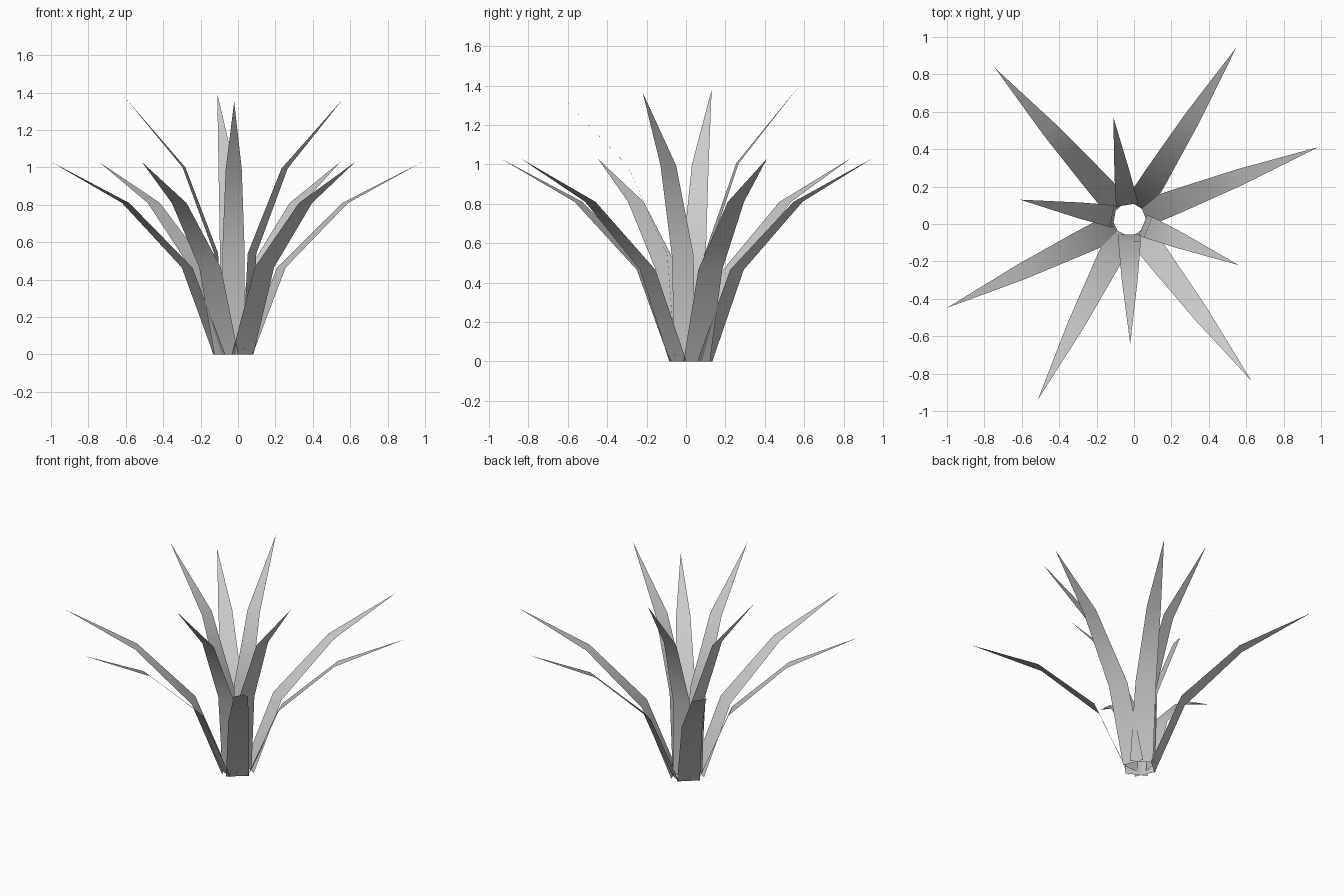
import bpy
from math import radians, cos, sin

if "Cube" in bpy.data.objects:
    bpy.data.objects.remove(bpy.data.objects["Cube"])

CX, CY = -0.025, 0.025   # centre of the rosette


def leaf(name, angle, profile, tilt=0.0):
    """Flat tapering blade; profile rows are (radius, height, half width)."""
    a = radians(angle)
    verts = []
    r0, z0, _ = profile[0]
    for r, z, w in profile:
        rr = r + tilt * (z - z0)
        zz = z - tilt * (r - r0)
        for s in ((1, -1) if w else (0,)):
            verts.append((CX + rr * cos(a) - s * w * sin(a),
                          CY + rr * sin(a) + s * w * cos(a), zz))
    faces = [(0, 1, 3, 2), (2, 3, 5, 4), (4, 5, 6)]
    me = bpy.data.meshes.new(name)
    me.from_pydata(verts, [], faces)
    me.polygons.foreach_set("use_smooth", [True] * len(faces))
    ob = bpy.data.objects.new(name, me)
    bpy.context.collection.objects.link(ob)


# Outer ring of six arching leaves
outer = [(0.083, 0.0, 0.072), (0.275, 0.465, 0.065), (0.64, 0.81, 0.044), (1.083, 1.03, 0)]
for i, ang in enumerate((20.9, 58.1, 131.6, 205.9, 243.1, 307.1)):
    leaf(f"outer_leaf_{i + 1}", ang, outer)

# Inner ring of four upright leaves, each leaning a little differently
inner = [(0.08, 0.03, 0.057), (0.093, 0.54, 0.06), (0.268, 1.0, 0.043), (0.594, 1.38, 0)]
for i, (ang, t) in enumerate(((98.9, -0.03), (169.8, 0.0), (270.4, 0.053), (337.3, 0.03))):
    leaf(f"inner_leaf_{i + 1}", ang, inner, t)
